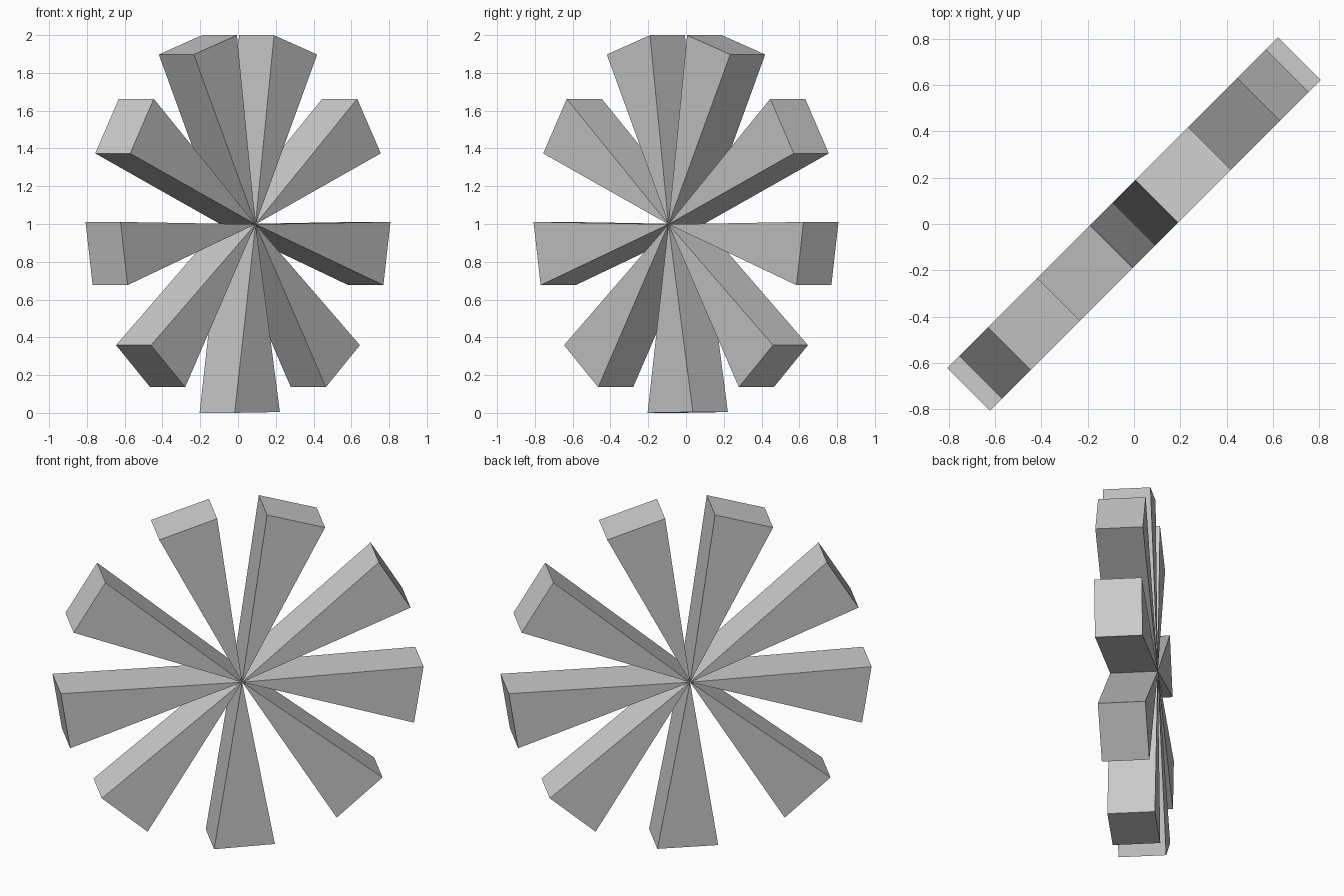
import bpy, bmesh
from math import sin, cos, radians, sqrt

if "Cube" in bpy.data.objects:
    bpy.data.objects.remove(bpy.data.objects["Cube"])

RADIUS, HUB_Z, HALF_DEPTH = 1.0105, 0.9985, 0.131
SPAN = 19.3  # angular width of each wedge in degrees


def place(u, n, z):
    # u runs along the diagonal plane, n across its thickness
    return ((u + n) / sqrt(2), (u - n) / sqrt(2), z)


def wedge(name, start):
    # Triangular slice with its tip on the hub axis, extruded through the thickness
    a, b = radians(start), radians(start + SPAN)
    profile = [(0, 0)] + [(RADIUS * sin(t), RADIUS * cos(t)) for t in (a, b)]
    bm = bmesh.new()
    face = bm.faces.new([bm.verts.new(place(u, HALF_DEPTH, HUB_Z + z)) for u, z in profile])
    ext = bmesh.ops.extrude_face_region(bm, geom=[face])
    moved = [v for v in ext["geom"] if isinstance(v, bmesh.types.BMVert)]
    bmesh.ops.translate(bm, verts=moved, vec=place(0, -2 * HALF_DEPTH, 0))
    # Keep both triangular ends closed
    if not any(f.is_valid and len(f.verts) == 3 and all(v not in moved for v in f.verts)
               for f in bm.faces):
        bm.faces.new([v for v in bm.verts if v not in moved])
    bmesh.ops.recalc_face_normals(bm, faces=bm.faces[:])
    mesh = bpy.data.meshes.new(name)
    bm.to_mesh(mesh)
    bm.free()
    obj = bpy.data.objects.new(name, mesh)
    bpy.context.collection.objects.link(obj)


# Four mirrored pairs of wedges, clockwise from the top
for i, start in enumerate((7.9, 48.9, 89.3, 129.3), 1):
    wedge(f"right_wedge_{i}", start)
    wedge(f"left_wedge_{i}", -start - SPAN)

# Single wedge standing on the ground
wedge("bottom_wedge", 169.6)
